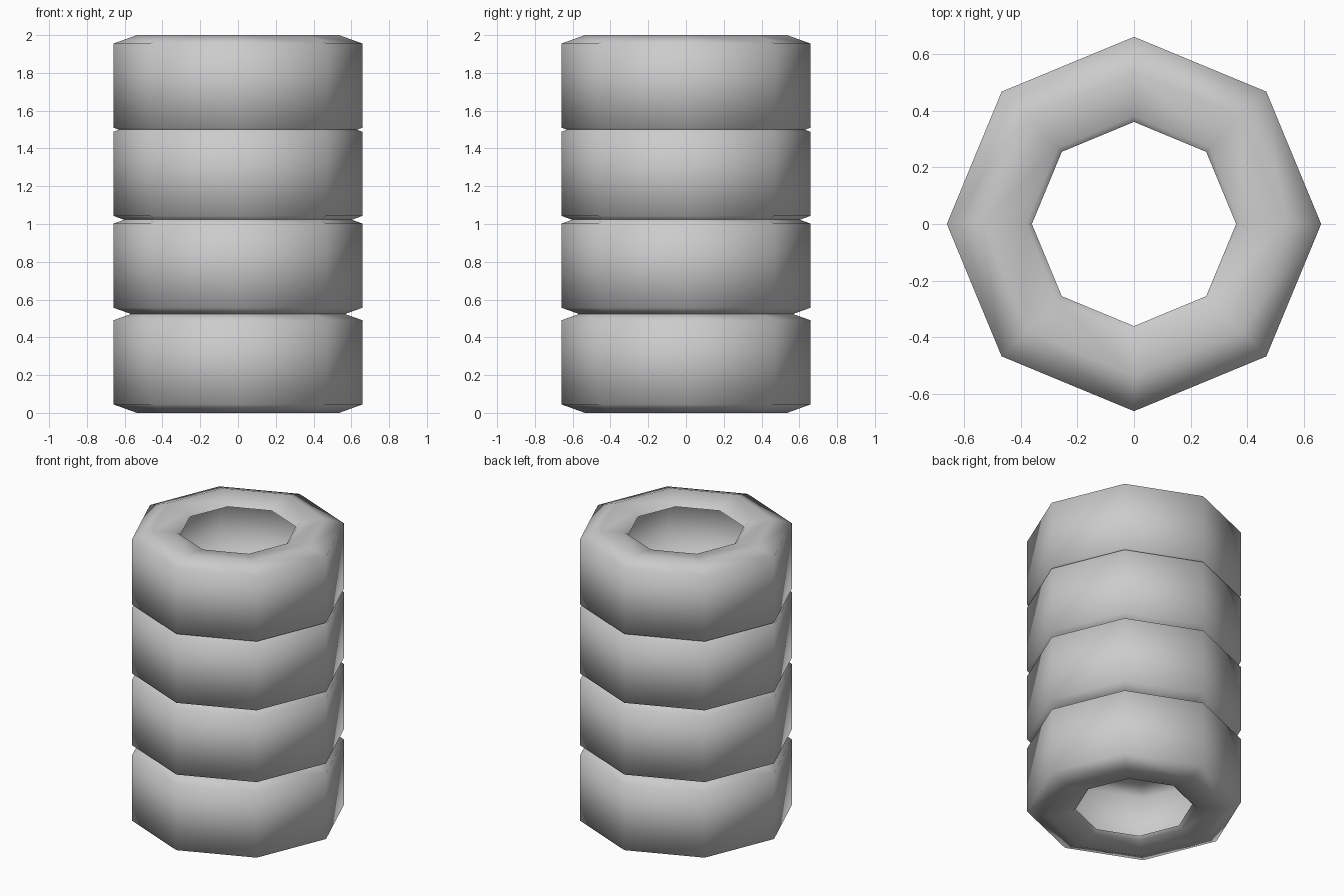
import bpy, bmesh, math

if "Cube" in bpy.data.objects:
    bpy.data.objects.remove(bpy.data.objects["Cube"])

SIDES = 8
HEIGHT = 0.535

# Lower half of the hollow tyre section (radius, height), from outer wall round the lip to inner wall
half = [(0.66, 0.045), (0.535, 0.0), (0.38, 0.025), (0.36, 0.045),
        (0.52, 0.04), (0.62, 0.075)]
# Mirror the half section to close the loop
profile = half + [(r, HEIGHT - z) for r, z in reversed(half)]


def make_tyre(name, z0):
    bm = bmesh.new()
    rings = []
    for i in range(SIDES):
        a = 2 * math.pi * i / SIDES
        rings.append([bm.verts.new((r * math.cos(a), r * math.sin(a), z))
                      for r, z in profile])
    n = len(profile)
    for i in range(SIDES):
        a, b = rings[i], rings[(i + 1) % SIDES]
        for j in range(n):
            k = (j + 1) % n
            bm.faces.new((a[j], a[k], b[k], b[j]))
    bmesh.ops.recalc_face_normals(bm, faces=bm.faces)
    mesh = bpy.data.meshes.new(name)
    bm.to_mesh(mesh)
    bm.free()
    obj = bpy.data.objects.new(name, mesh)
    bpy.context.collection.objects.link(obj)
    obj.location.z = z0
    # Smooth tread and sidewalls, crisp lip
    bpy.ops.object.select_all(action='DESELECT')
    obj.select_set(True)
    bpy.context.view_layer.objects.active = obj
    bpy.ops.object.shade_smooth_by_angle(angle=math.radians(80))
    return obj


# Stack of four tyres, slightly settled into each other
for i, z in enumerate((0.0, 0.512, 0.998, 1.465)):
    make_tyre(f"tyre_{i + 1}", z)
